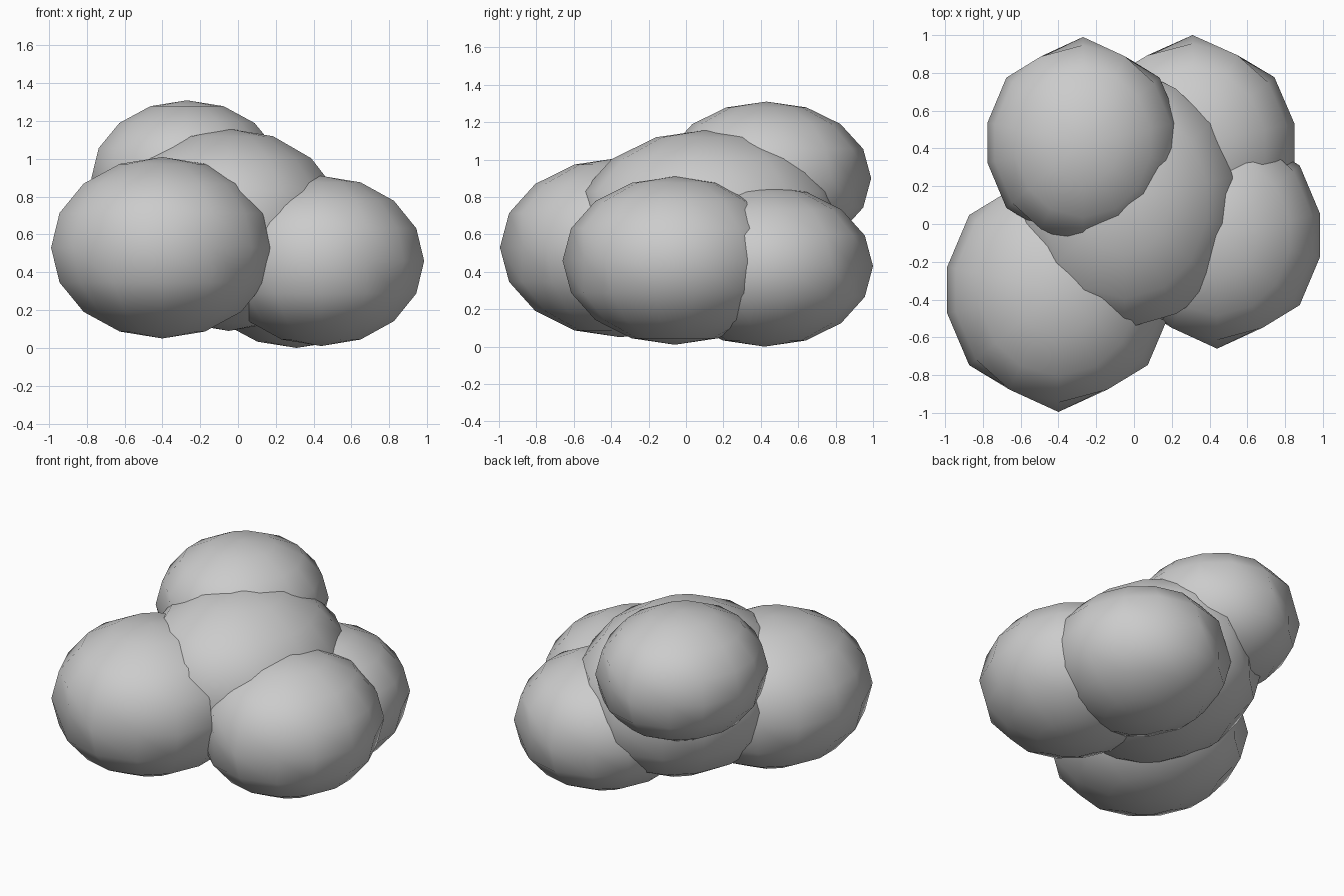
import bpy, bmesh, math

if "Cube" in bpy.data.objects:
    bpy.data.objects.remove(bpy.data.objects["Cube"])

# Uneven column angles (from the +y tip) shared by every puff
HALF = [0, 28, 52, 79, 101, 128, 152]
ANGLES = HALF + [a + 180 for a in HALF]
ROWS = 8


def puff(name, centre, radii):
    """Low-poly smooth ellipsoid with poles on z and tips on +y and -y."""
    bm = bmesh.new()
    rings = []
    for i in range(1, ROWS):
        lat = math.pi * i / ROWS
        ring = []
        for a in ANGLES:
            r = math.sin(lat)
            if i == ROWS // 2 and a % 180 in (28, 152):
                r *= 0.915          # flat flank either side of each tip
            t = math.radians(a)
            ring.append(bm.verts.new((-r * math.sin(t), r * math.cos(t), math.cos(lat))))
        rings.append(ring)
    top = bm.verts.new((0, 0, 1))
    bottom = bm.verts.new((0, 0, -1))
    n = len(ANGLES)
    for j in range(n):
        k = (j + 1) % n
        bm.faces.new((top, rings[0][j], rings[0][k]))
        bm.faces.new((bottom, rings[-1][k], rings[-1][j]))
        for upper, lower in zip(rings, rings[1:]):
            bm.faces.new((upper[j], lower[j], lower[k], upper[k]))
    for v in bm.verts:
        v.co = [c + r * p for c, r, p in zip(centre, radii, v.co)]
    bmesh.ops.recalc_face_normals(bm, faces=bm.faces)
    for f in bm.faces:
        f.smooth = True
    mesh = bpy.data.meshes.new(name)
    bm.to_mesh(mesh)
    bm.free()
    ob = bpy.data.objects.new(name, mesh)
    bpy.context.collection.objects.link(ob)
    return ob


# Five overlapping puffs
puff("centre_puff", (-0.05, 0.12, 0.625), (0.63, 0.73, 0.535))
puff("front_left_puff", (-0.40, -0.35, 0.53), (0.60, 0.645, 0.48))
puff("back_left_top_puff", (-0.27, 0.43, 0.90), (0.515, 0.56, 0.41))
puff("back_right_puff", (0.31, 0.42, 0.43), (0.55, 0.58, 0.43))
puff("right_puff", (0.44, -0.06, 0.46), (0.555, 0.60, 0.45))
